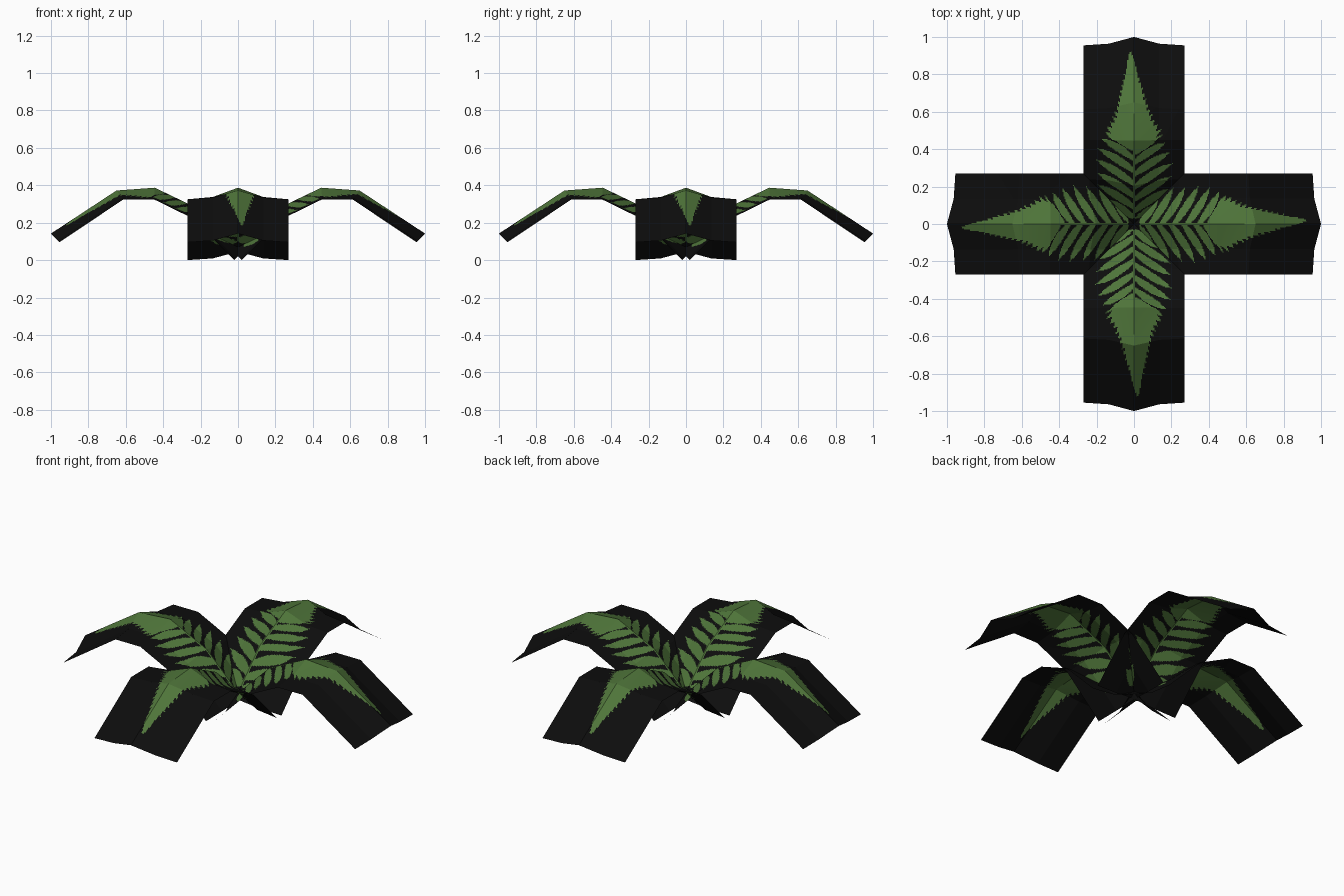
import bpy, bmesh, math

if "Cube" in bpy.data.objects:
    bpy.data.objects.remove(bpy.data.objects["Cube"])

def material(name, rgb):
    m = bpy.data.materials.new(name)
    m.diffuse_color = (*rgb, 1)
    m.use_nodes = True
    m.node_tree.nodes["Principled BSDF"].inputs["Base Color"].default_value = m.diffuse_color
    return m

BLACK = material("card black", (0.004, 0.004, 0.004))
GREEN = material("fern green", (0.078, 0.178, 0.042))

# side profile (distance out, height) of the ridge and of the card's side edge
RIDGE = [(-0.025, 0.045), (0.205, 0.272), (0.445, 0.387), (0.65, 0.372), (1.0, 0.142)]
EDGE = [(0.02, 0.0), (0.24, 0.222), (0.45, 0.325), (0.612, 0.325), (0.955, 0.095)]
HALF, COLS, STEP = 0.27, 88, 0.006

# leaflets: root distance, tip distance, tip half width
LEAFLETS = [(0.02, 0.12, 0.15), (0.075, 0.20, 0.20), (0.135, 0.265, 0.205), (0.20, 0.335, 0.21),
            (0.27, 0.395, 0.20), (0.335, 0.445, 0.175), (0.385, 0.485, 0.15)]
# half width of the solid outer blade
BLADE = [(0.40, 0.14), (0.50, 0.135), (0.56, 0.10), (0.62, 0.08), (0.70, 0.058),
         (0.80, 0.034), (0.92, 0.006)]

def lookup(table, x):
    for (a, p), (b, q) in zip(table, table[1:]):
        if a <= x <= b:
            return p + (q - p) * (x - a) / (b - a)
    return 0.0

def is_leaf(r, y):
    """True where the painted fern covers the card, seen from above."""
    if r > 0.92 or r < 0.03:
        return False
    v = y - max(0.0, r - 0.4) * 0.036
    a = abs(v)
    if a < 0.007:
        return True
    # outer blade with serrated sides
    if r > 0.40 + 0.45 * a:
        saw = ((r - 0.4 * a) / 0.032 + (0.4 if v > 0 else 0)) % 1
        return a < lookup(BLADE, r) * (0.86 + 0.28 * saw)
    # separate leaflets, the two sides staggered
    shift = 0.012 if v > 0 else -0.008
    for root, tip, width in LEAFLETS:
        t = a / width
        if t < 1:
            middle = root + shift + (tip - root) * t ** 0.85
            if abs(r - middle) < 0.024 * (0.4 + 0.6 * math.sin(math.pi * min(1, t + 0.1))) * min(1, (1 - t) * 5):
                return True
    return False

def make_frond_mesh():
    bm = bmesh.new()
    # stations along the bent card
    stations = []
    for i in range(len(RIDGE) - 1):
        n = math.ceil(math.dist(RIDGE[i], RIDGE[i + 1]) / STEP)
        stations += [(i, k / n) for k in range(n)]
    stations.append((len(RIDGE) - 2, 1.0))
    mix = lambda p, q, t: [p[j] + (q[j] - p[j]) * t for j in (0, 1)]
    rows = []
    for i, t in stations:
        c, e = mix(RIDGE[i], RIDGE[i + 1], t), mix(EDGE[i], EDGE[i + 1], t)
        row = []
        for k in range(COLS + 1):
            s = 2 * k / COLS - 1
            a = abs(s)
            w = a * 1.6 if a < 0.5 else 0.8 + (a - 0.5) * 0.4   # ridge cross-section
            r, z = mix(c, e, w)
            row.append(bm.verts.new((r, s * HALF, z)))
        rows.append(row)
    for lo, hi in zip(rows, rows[1:]):
        for k in range(COLS):
            f = bm.faces.new((lo[k], hi[k], hi[k + 1], lo[k + 1]))
            p = f.calc_center_median()
            f.material_index = int(is_leaf(p.x, p.y))
    me = bpy.data.meshes.new("frond")
    bm.to_mesh(me)
    bm.free()
    me.materials.append(BLACK)
    me.materials.append(GREEN)
    return me

# four fronds around the centre
mesh = make_frond_mesh()
for i, side in enumerate(("right", "back", "left", "front")):
    ob = bpy.data.objects.new(side + "_frond", mesh)
    ob.rotation_euler.z = i * math.pi / 2
    bpy.context.collection.objects.link(ob)
